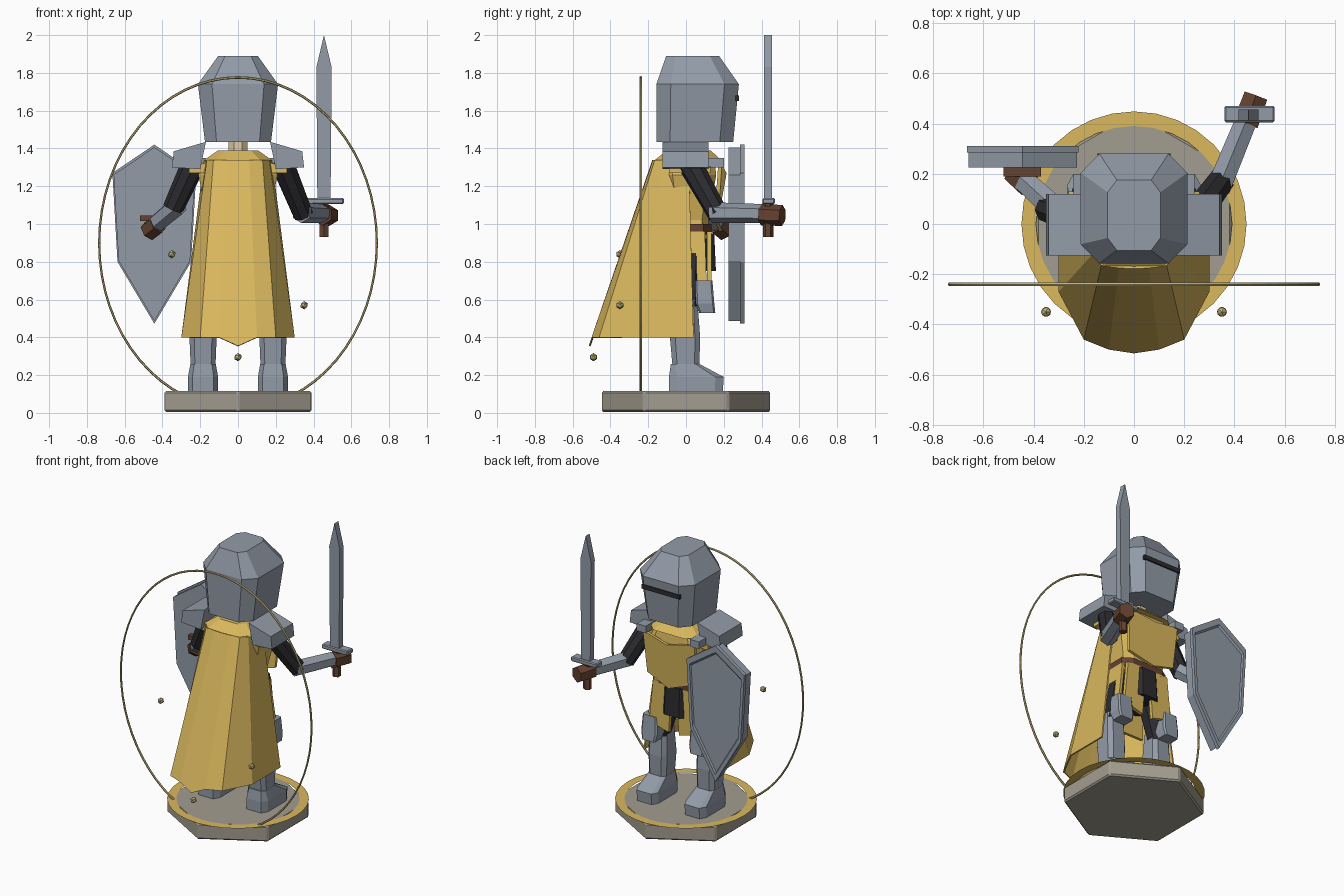
import bpy, bmesh, math
from mathutils import Vector

if "Cube" in bpy.data.objects:
    bpy.data.objects.remove(bpy.data.objects["Cube"])


def material(name, r, g, b):
    m = bpy.data.materials.new(name)
    m.use_nodes = True
    m.diffuse_color = (r, g, b, 1)
    m.node_tree.nodes["Principled BSDF"].inputs["Base Color"].default_value = (r, g, b, 1)
    return m


steel = material("steel", .29, .33, .39)
gold = material("gold cloth", .70, .48, .11)
mail = material("dark mail", .025, .025, .03)
leather = material("brown leather", .13, .055, .03)
stone = material("stone", .37, .34, .28)
skin = material("skin", .75, .6, .38)
glow = material("pale gold", .55, .46, .2)


def finish(name, bm, mat):
    bmesh.ops.recalc_face_normals(bm, faces=bm.faces[:])
    me = bpy.data.meshes.new(name)
    bm.to_mesh(me)
    bm.free()
    me.materials.append(mat)
    ob = bpy.data.objects.new(name, me)
    bpy.context.collection.objects.link(ob)
    return ob


def loft(name, rings, mat, closed=True):
    """Skin matching rings of points; closed rings get end caps."""
    bm = bmesh.new()
    rows = [[bm.verts.new(p) for p in ring] for ring in rings]
    n = len(rows[0])
    for a, b in zip(rows, rows[1:]):
        for i in range(n if closed else n - 1):
            j = (i + 1) % n
            bm.faces.new((a[i], a[j], b[j], b[i]))
    if closed:
        bm.faces.new(rows[0][::-1])
        bm.faces.new(rows[-1])
    return finish(name, bm, mat)


def octagon(z, hx, y0, y1, cut=.35, cx=0):
    """Rectangle with cut corners at height z."""
    cy, hy = (y0 + y1) / 2, (y1 - y0) / 2
    fx, fy = hx * (1 - cut), hy * (1 - cut)
    quarter = [(hx, -fy), (hx, fy), (fx, hy), (-fx, hy),
               (-hx, fy), (-hx, -fy), (-fx, -hy), (fx, -hy)]
    return [(cx + x, cy + y, z) for x, y in quarter]


def box(name, x0, x1, y0, y1, z0, z1, mat):
    return loft(name, [[(x0, y0, z), (x1, y0, z), (x1, y1, z), (x0, y1, z)] for z in (z0, z1)], mat)


def limb(name, a, b, ra, rb, mat, sides=8):
    """Tapered prism between two points."""
    a, b = Vector(a), Vector(b)
    q = (b - a).to_track_quat('Z', 'Y')
    rings = [[p + q @ Vector((r * math.cos(t), r * math.sin(t), 0))
              for t in [(i + .5) * math.tau / sides for i in range(sides)]]
             for p, r in ((a, ra), (b, rb))]
    return loft(name, rings, mat)


def slab(name, outline, y0, y1, mat):
    """Outline in x and z, extruded along y."""
    return loft(name, [[(x, y, z) for x, z in outline] for y in (y0, y1)], mat)


def bevel(ob, width):
    m = ob.modifiers.new("bevel", 'BEVEL')
    m.width, m.segments = width, 1


def circle(r, z, n, turn=0):
    return [(r * math.cos(turn + i * math.tau / n), r * math.sin(turn + i * math.tau / n), z) for i in range(n)]


# Base with flat gold ring
bevel(loft("base", [circle(.45, z, 6, math.pi / 6) for z in (.005, .115)], stone), .01)
bm = bmesh.new()
inner, outer = [[bm.verts.new(p) for p in circle(r, .118, 32)] for r in (.39, .448)]
for i in range(32):
    bm.faces.new((inner[i - 1], outer[i - 1], outer[i], inner[i]))
finish("base_ring", bm, gold)

# Upright oval hoop and floating sparks
bpy.ops.mesh.primitive_torus_add(major_radius=1, minor_radius=.008, major_segments=64, minor_segments=6)
hoop = bpy.context.object
hoop.name = "hoop"
for v in hoop.data.vertices:
    x, y, z = v.co
    v.co = (x * .735, -.24 + z, .899 + y * .877)
hoop.data.materials.append(glow)
for x, y, z in ((-.35, -.35, .84), (.35, -.35, .57), (0, -.49, .295)):
    bpy.ops.mesh.primitive_ico_sphere_add(subdivisions=1, radius=.022, location=(x, y, z))
    bpy.context.object.name = "spark"
    bpy.context.object.data.materials.append(glow)

# Helmet, eye slit and neck
loft("helmet", [octagon(1.435, .175, -.155, .25), octagon(1.74, .212, -.157, .28),
                octagon(1.89, .105, -.105, .175)], steel)
box("eye_slit", -.145, .145, .262, .281, 1.65, 1.68, mail)
limb("neck", (0, .04, 1.3), (0, .04, 1.46), .055, .055, skin)

# Torso, collar, chest panel and belt
loft("torso", [octagon(.92, .17, -.09, .12), octagon(1.02, .16, -.08, .12),
               octagon(1.26, .21, -.12, .16), octagon(1.34, .17, -.13, .15)], gold)
loft("collar", [octagon(1.335, .185, -.17, .19), octagon(1.39, .105, -.1, .13)], gold)
loft("chest_panel", [[(x, y + d, z) for x, y, z in
                      ((-.2, .17, 1.31), (0, .195, 1.27), (.2, .17, 1.31),
                       (.18, .15, 1.02), (0, .175, .96), (-.18, .15, 1.02))]
                     for d in (0, .02)], gold)
loft("belt", [octagon(z, .18, -.1, .135) for z in (.945, 1.0)], leather)
limb("hips", (0, .02, .75), (0, .02, .95), .15, .14, mail)

# Cape, open at the front
top = [(.18, .015), (.165, -.12), (.13, -.165), (.06, -.175), (0, -.178)]
hem = [(.3, .04), (.3, -.27), (.2, -.46), (.1, -.5), (0, -.515)]


def mirrored(points, z, tip):
    half = [(x, y, tip if x == 0 else z) for x, y in points]
    return half + [(-x, y, h) for x, y, h in half[-2::-1]]


cape = loft("cape", [mirrored(top, 1.34, 1.34), mirrored(hem, .4, .355)], gold, closed=False)
cape.modifiers.new("thickness", 'SOLIDIFY').thickness = .01

# Skirt panels
box("back_skirt", -.15, .15, -.11, -.09, .6, .96, gold)

for s, side in ((1, "left"), (-1, "right")):
    slab(side + "_front_skirt", [(s * .015, .96), (s * .16, .96), (s * .19, .66), (s * .04, .62)],
         .11, .135, gold)
    loft(side + "_side_skirt", [[(s * (x + d), y, z) for x, y, z in
                                 ((.16, -.08, .96), (.16, .1, .96), (.2, .11, .66), (.2, -.1, .66))]
                                for d in (0, .02)], gold)
    # Leg armour
    c = s * .185
    limb(side + "_thigh", (s * .11, .02, .85), (c, .02, .55), .09, .07, mail)
    loft(side + "_shin", [octagon(.23, .065, -.07, .07, cx=c), octagon(.4, .072, -.085, .075, cx=c),
                          octagon(.6, .065, -.06, .06, cx=c)], steel)
    loft(side + "_boot", [octagon(.115, .08, -.09, .195, .3, c), octagon(.19, .08, -.09, .2, .3, c),
                          octagon(.26, .067, -.08, .07, .3, c)], steel)
    loft(side + "_knee", [octagon(.53, .05, .07, .155, .2, c), octagon(.58, .062, .05, .15, .2, c),
                          octagon(.7, .055, .05, .14, .2, c)], steel)
    # Sloping shoulder plate over a short sleeve
    loft(side + "_shoulder_plate", [[(s * x, y, z) for x, z in
                                     ((.17, 1.435), (.34, 1.385), (.35, 1.3), (.2, 1.29))]
                                    for y in (-.125, .12)], steel)
    box(side + "_chest_strap", s * .17, s * .24, .1, .2, 1.3, 1.35, steel)
    loft(side + "_sleeve", [[(s * x, y, z) for x, z in
                             ((.15, 1.33), (.26, 1.3), (.26, 1.27), (.17, 1.27))]
                            for y in (-.09, .13)], gold)

# Sword arm
limb("left_upper_arm", (.235, .02, 1.32), (.345, .17, 1.05), .065, .055, mail)
limb("left_forearm", (.335, .14, 1.06), (.45, .42, 1.055), .055, .05, steel, 6)
limb("left_hand", (.445, .4, 1.05), (.485, .51, 1.045), .058, .055, leather, 6)

# Sword
limb("sword_grip", (.455, .435, .93), (.455, .435, 1.12), .027, .027, leather, 6)
bevel(box("sword_guard", .36, .56, .405, .47, 1.105, 1.137, steel), .006)
slab("sword_blade", [(.42, 1.13), (.49, 1.13), (.496, 1.83), (.455, 2.0), (.415, 1.83)], .412, .455, steel)

# Shield arm
limb("right_upper_arm", (-.235, .02, 1.32), (-.345, .06, 1.08), .065, .055, mail)
limb("right_forearm", (-.315, .06, 1.1), (-.435, .17, 1.0), .055, .05, steel, 6)
limb("right_hand", (-.425, .16, 1.0), (-.475, .205, .96), .055, .053, leather, 6)
box("shield_grip", -.52, -.37, .19, .225, 1.015, 1.045, leather)


# Shield with raised rim and sunken face
def shield_outline(k):
    pts = [(0, 1.42), (.222, 1.27), (.195, .8), (0, .472), (-.195, .8), (-.222, 1.27)]
    return [(-.443 + x * k, .96 + (z - .96) * k) for x, z in pts]


slab("shield_back", shield_outline(.97), .225, .286, steel)
loft("shield_front", [[(x, y, z) for x, z in shield_outline(k)]
                      for k, y in ((1, .285), (1, .31), (.9, .31), (.87, .3))], steel)
